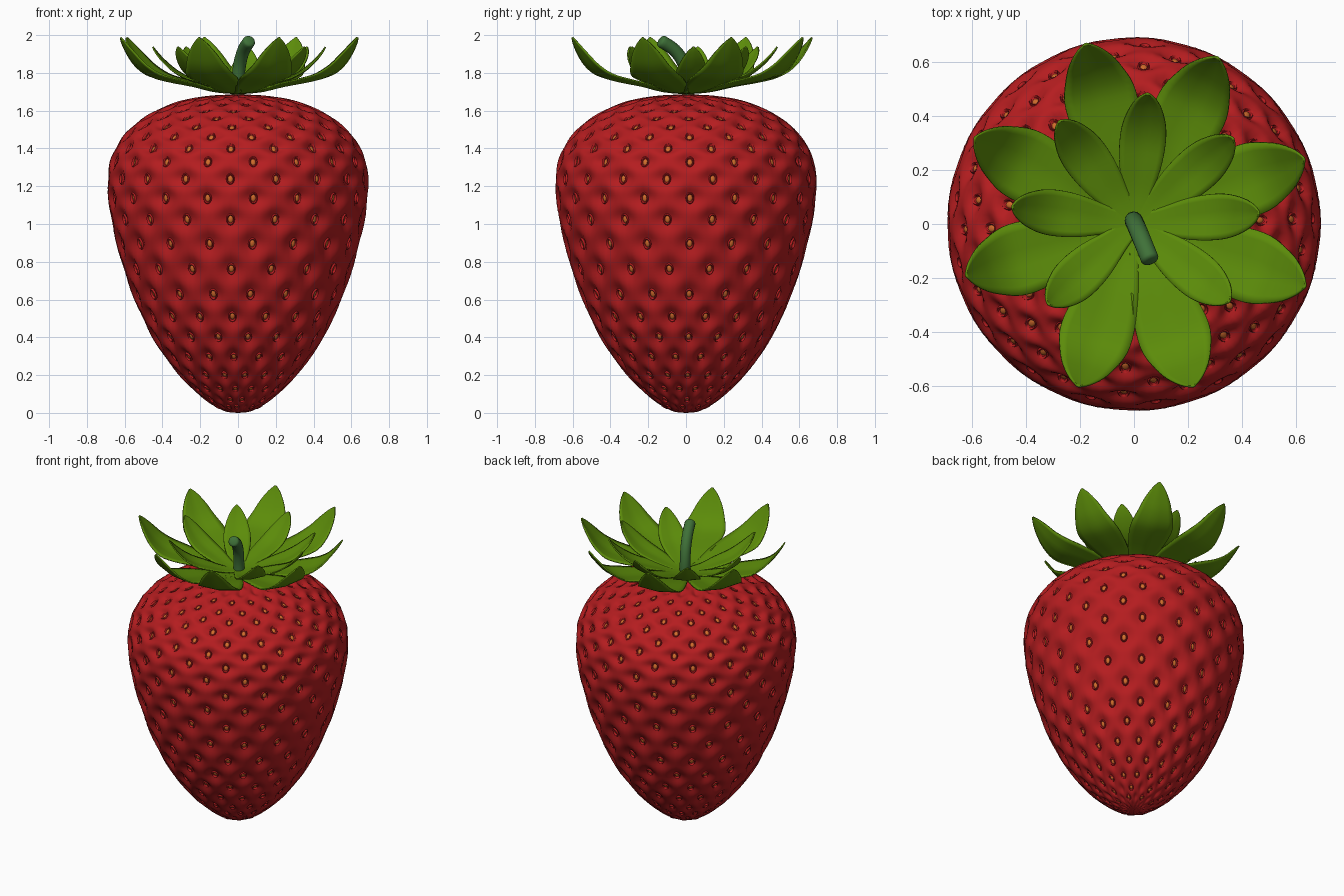
import bpy, bmesh, math
from mathutils import Vector

if "Cube" in bpy.data.objects:
    bpy.data.objects.remove(bpy.data.objects["Cube"])


def material(name, rgb):
    m = bpy.data.materials.new(name)
    m.diffuse_color = (*rgb, 1)
    m.use_nodes = True
    m.node_tree.nodes["Principled BSDF"].inputs["Base Color"].default_value = m.diffuse_color
    return m


RED = material("berry red", (0.46, 0.012, 0.014))
ORANGE = material("seed orange", (0.64, 0.15, 0.025))
GREEN = material("leaf green", (0.107, 0.262, 0.003))
STEM = material("stem green", (0.05, 0.165, 0.04))


def make_object(name, bm, mats, angle=60):
    bmesh.ops.recalc_face_normals(bm, faces=bm.faces)
    me = bpy.data.meshes.new(name)
    bm.to_mesh(me)
    bm.free()
    ob = bpy.data.objects.new(name, me)
    bpy.context.collection.objects.link(ob)
    for m in mats:
        me.materials.append(m)
    bpy.ops.object.select_all(action='DESELECT')
    ob.select_set(True)
    bpy.context.view_layer.objects.active = ob
    bpy.ops.object.shade_smooth_by_angle(angle=math.radians(angle))
    return ob


def spline(pts, t):
    """Catmull-Rom through pts, t in point-index units."""
    n = len(pts) - 1
    i = min(max(int(math.floor(t)), 0), n - 1)
    f = t - i
    p = [Vector(pts[min(max(k, 0), n)]) for k in (i - 1, i, i + 1, i + 2)]
    return 0.5 * (2 * p[1] + (p[2] - p[0]) * f
                  + (2 * p[0] - 5 * p[1] + 4 * p[2] - p[3]) * f * f
                  + (3 * p[1] - p[0] - 3 * p[2] + p[3]) * f ** 3)


def bridge(bm, a, b, mat=0):
    n = len(a)
    for i in range(n):
        bm.faces.new((a[i], a[(i + 1) % n], b[(i + 1) % n], b[i])).material_index = mat


# Berry profile (radius, height): one point per staggered seed row
ROWS = [(0, 0), (.06, .006), (.115, .03), (.17, .065), (.235, .12), (.305, .19),
        (.38, .285), (.45, .39), (.505, .5), (.558, .62), (.605, .755), (.643, .89),
        (.672, 1.02), (.688, 1.135), (.691, 1.24), (.678, 1.335), (.645, 1.41),
        (.602, 1.475), (.545, 1.53), (.48, 1.577), (.41, 1.613), (.33, 1.645),
        (.25, 1.665), (.16, 1.678), (.08, 1.684), (0, 1.684)]
COLS, SUB = 17, 8
START = math.radians(-93.5)


def flat_point(u, v):
    r, z = spline(ROWS, v)
    a = START + u * 2 * math.pi / COLS
    return Vector((r * math.cos(a), r * math.sin(a), z))


def frame(u, v):
    c = (flat_point(u + .05, v) - flat_point(u - .05, v)).normalized()
    t = (flat_point(u, v + .05) - flat_point(u, v - .05)).normalized()
    return c, t, c.cross(t).normalized()


def surface(u, v):
    """Berry skin with a dimple at every seed position."""
    p = flat_point(u, v)
    r = math.hypot(p.x, p.y)
    if r < 0.01:
        return p
    dip = (math.cos(math.pi * (u + v / 2)) * math.cos(math.pi * (u - v / 2))) ** 2
    return p - frame(u, v)[2] * dip * 0.034 * min(1, r / 0.45)


# Berry body
bm = bmesh.new()
last = len(ROWS) - 1
n = COLS * SUB
rings = [[bm.verts.new(surface(i / SUB, j / SUB)) for i in range(n)]
         for j in range(1, last * SUB)]
for a, b in zip(rings, rings[1:]):
    bridge(bm, a, b)
for ring, z in ((rings[0], ROWS[0][1]), (rings[-1], ROWS[-1][1])):
    pole = bm.verts.new((0, 0, z))
    for i in range(n):
        bm.faces.new((ring[i], ring[(i + 1) % n], pole))
make_object("berry_body", bm, [RED], 180)

# Seeds: a red collar around a sunken orange seed (ring scale, height)
COLLAR = [(1.5, -.008), (1.35, .010), (1.12, .017), (.92, .014), (.85, .003),
          (.62, .007), (.3, .009)]
bm = bmesh.new()
for v in range(2, last - 3):
    for k in range(COLS):
        if v < 4 and k % 2:
            continue
        u = k + (v % 2) / 2
        c, t, nrm = frame(u, v)
        p = surface(u, v) + nrm * 0.001
        s = min(1, 0.5 + math.hypot(p.x, p.y))
        rings = [[bm.verts.new(p + s * (c * .0165 * w * math.cos(a) + t * .024 * w * math.sin(a)
                                        + nrm * h))
                  for a in (i * math.pi / 6 for i in range(12))] for w, h in COLLAR]
        for j, (a, b) in enumerate(zip(rings, rings[1:])):
            bridge(bm, a, b, int(j >= 4))
        bm.faces.new(rings[-1]).material_index = 1
make_object("seeds", bm, [RED, ORANGE], 60)

# Leaf crown: side curve (reach, height, half width), scaled to each leaf's length
OUTER = [(0, 1.692, .03), (.12, 1.70, .058), (.26, 1.73, .10), (.40, 1.755, .13),
         (.49, 1.78, .132), (.56, 1.83, .108), (.61, 1.89, .08), (.65, 1.95, .04),
         (.67, 1.987, .004)]
INNER = [(0, 1.702, .03), (.10, 1.715, .05), (.20, 1.742, .075), (.29, 1.77, .085),
         (.36, 1.81, .08), (.42, 1.865, .058), (.455, 1.91, .03), (.47, 1.937, .004)]


def leaf(name, curve, degrees, length):
    bm = bmesh.new()
    scale = length / curve[-1][0]
    a = math.radians(degrees)
    out, side = Vector((math.cos(a), math.sin(a), 0)), Vector((-math.sin(a), math.cos(a), 0))
    grid = []
    for j in range(25):
        x, z, w = spline(curve, j / 24 * (len(curve) - 1))
        row = []
        for i in range(-4, 5):
            s = i / 4
            lift = 0.10 * w * abs(s) * min(1, x / 0.25)
            row.append(bm.verts.new(out * (x * scale - lift * 0.4) + side * w * s
                                    + Vector((0, 0, z + lift))))
        grid.append(row)
    for p, q in zip(grid, grid[1:]):
        for i in range(8):
            bm.faces.new((p[i], q[i], q[i + 1], p[i + 1]))
    ob = make_object(name, bm, [GREEN], 50)
    mod = ob.modifiers.new("thickness", 'SOLIDIFY')
    mod.thickness = 0.008
    mod.offset = 0


for k, (d, l) in enumerate([(105, .69), (63.4, .69), (21, .675), (-20, .675), (-70, .64),
                            (-109, .635), (-163, .65), (151.6, .67)]):
    leaf(f"outer_leaf_{k + 1}", OUTER, d, l)
for k, (d, l) in enumerate([(84, .485), (41, .485), (5, .465), (-39, .455), (-137, .435),
                            (172, .455), (126, .47)]):
    leaf(f"inner_leaf_{k + 1}", INNER, d, l)

# Curved stem with a rounded end
PATH = [(0, .012, 1.67), (0, .01, 1.76), (.01, -.012, 1.85), (.03, -.06, 1.92), (.058, -.128, 1.966)]
bm = bmesh.new()
rings = []
for j in range(19):
    t = min(j / 4, 4)
    p = spline(PATH, t)
    d = (spline(PATH, min(t + .1, 4)) - spline(PATH, max(t - .1, 0))).normalized()
    x = Vector((1, 0, 0))
    x = (x - d * x.dot(d)).normalized()
    y = d.cross(x)
    r = 0.034
    if j > 16:
        p = p + d * (0.008 if j == 17 else 0.013)
        r = 0.03 if j == 17 else 0.02
    rings.append([bm.verts.new(p + r * (x * math.cos(a) + y * math.sin(a)))
                  for a in (i * math.pi / 8 for i in range(16))])
for p, q in zip(rings, rings[1:]):
    bridge(bm, p, q)
bm.faces.new(rings[0])
bm.faces.new(rings[-1])
make_object("stem", bm, [STEM], 60)
